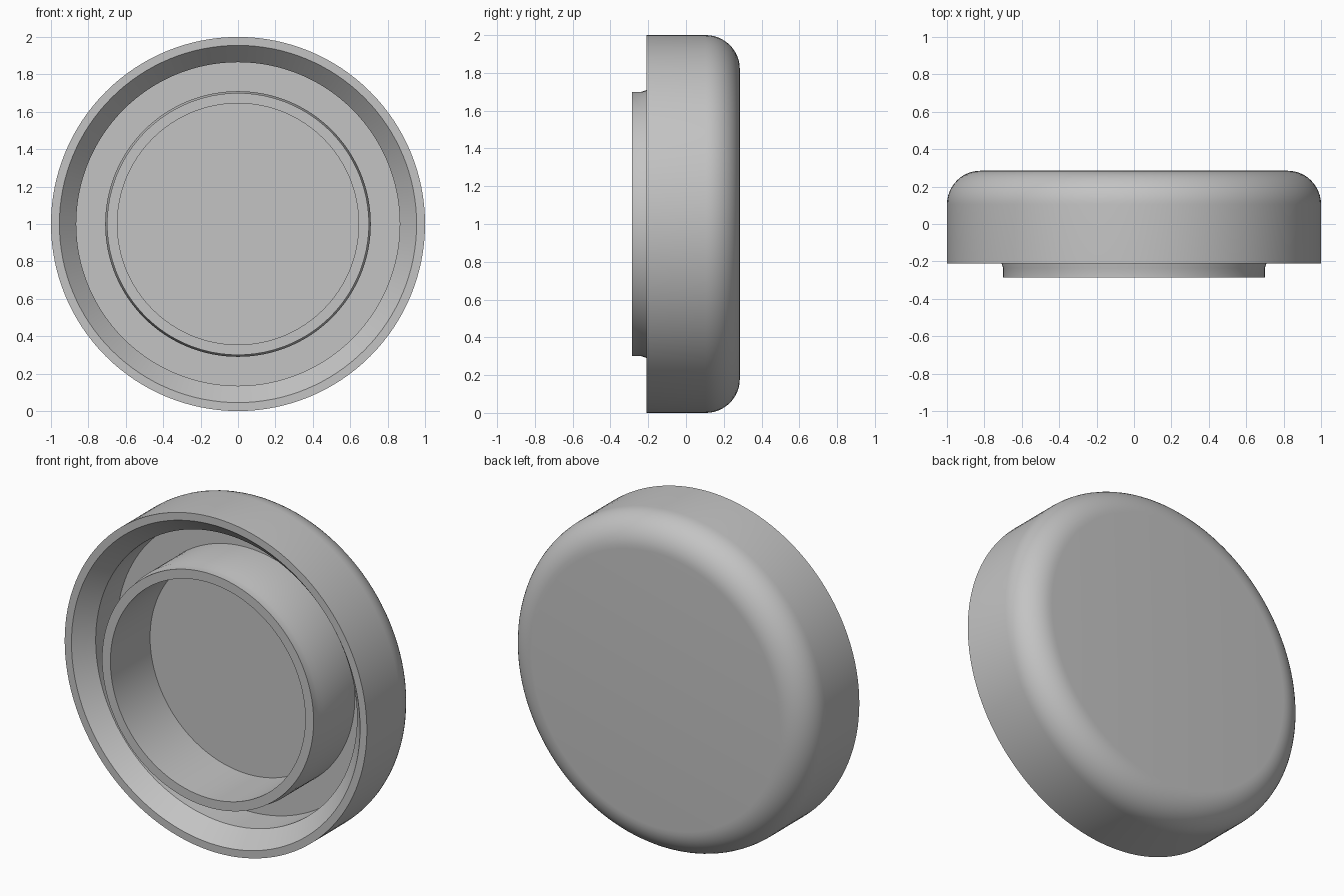
import bpy
import math

cube = bpy.data.objects.get("Cube")
if cube:
    bpy.data.objects.remove(cube, do_unlink=True)

SEGMENTS = 128
BACK, FRONT, FLOOR = 0.285, -0.285, 0.09
RIM, FILLET = -0.21, 0.18

grey = bpy.data.materials.new("plain_grey")
grey.use_nodes = True
colour = (0.55, 0.55, 0.55, 1)
grey.diffuse_color = colour
grey.node_tree.nodes["Principled BSDF"].inputs["Base Color"].default_value = colour


def lathe(name, profile, closed=False):
    """Spin (radius, y) points about the y axis; open ends are capped."""
    verts, faces = [], []
    for radius, y in profile:
        for i in range(SEGMENTS):
            a = math.tau * i / SEGMENTS
            verts.append((radius * math.cos(a), y, 1 + radius * math.sin(a)))
    rows = len(profile)
    for r in range(rows if closed else rows - 1):
        a, b = r * SEGMENTS, (r + 1) % rows * SEGMENTS
        for i in range(SEGMENTS):
            j = (i + 1) % SEGMENTS
            faces.append((a + i, a + j, b + j, b + i))
    if not closed:
        faces.append(tuple(reversed(range(SEGMENTS))))
        faces.append(tuple(range((rows - 1) * SEGMENTS, rows * SEGMENTS)))
    mesh = bpy.data.meshes.new(name)
    mesh.from_pydata(verts, [], faces)
    mesh.materials.append(grey)
    obj = bpy.data.objects.new(name, mesh)
    bpy.context.collection.objects.link(obj)
    # Consistent outward normals and smooth walls with crisp edges
    bpy.ops.object.select_all(action='DESELECT')
    obj.select_set(True)
    bpy.context.view_layer.objects.active = obj
    bpy.ops.object.mode_set(mode='EDIT')
    bpy.ops.mesh.select_all(action='SELECT')
    bpy.ops.mesh.normals_make_consistent(inside=False)
    bpy.ops.object.mode_set(mode='OBJECT')
    bpy.ops.object.shade_smooth_by_angle(angle=math.radians(30))
    return obj


# Cap shell: rounded back edge, straight wall, flared mouth and recessed floor
fillet = []
for k in range(13):
    t = math.pi / 2 * k / 12
    fillet.append((1 - FILLET + FILLET * math.sin(t),
                   BACK - FILLET + FILLET * math.cos(t)))
mouth = [(1, RIM), (0.955, RIM), (0.865, -0.11), (0.865, FLOOR)]
lathe("cap_shell", fillet + mouth)

# Inner collar: hollow ring standing on the floor, slightly narrower at its tip
lathe("inner_collar", [(0.645, FRONT), (0.70, FRONT), (0.70, -0.235),
                       (0.71, -0.205), (0.71, FLOOR + 0.01),
                       (0.645, FLOOR + 0.01)], closed=True)
